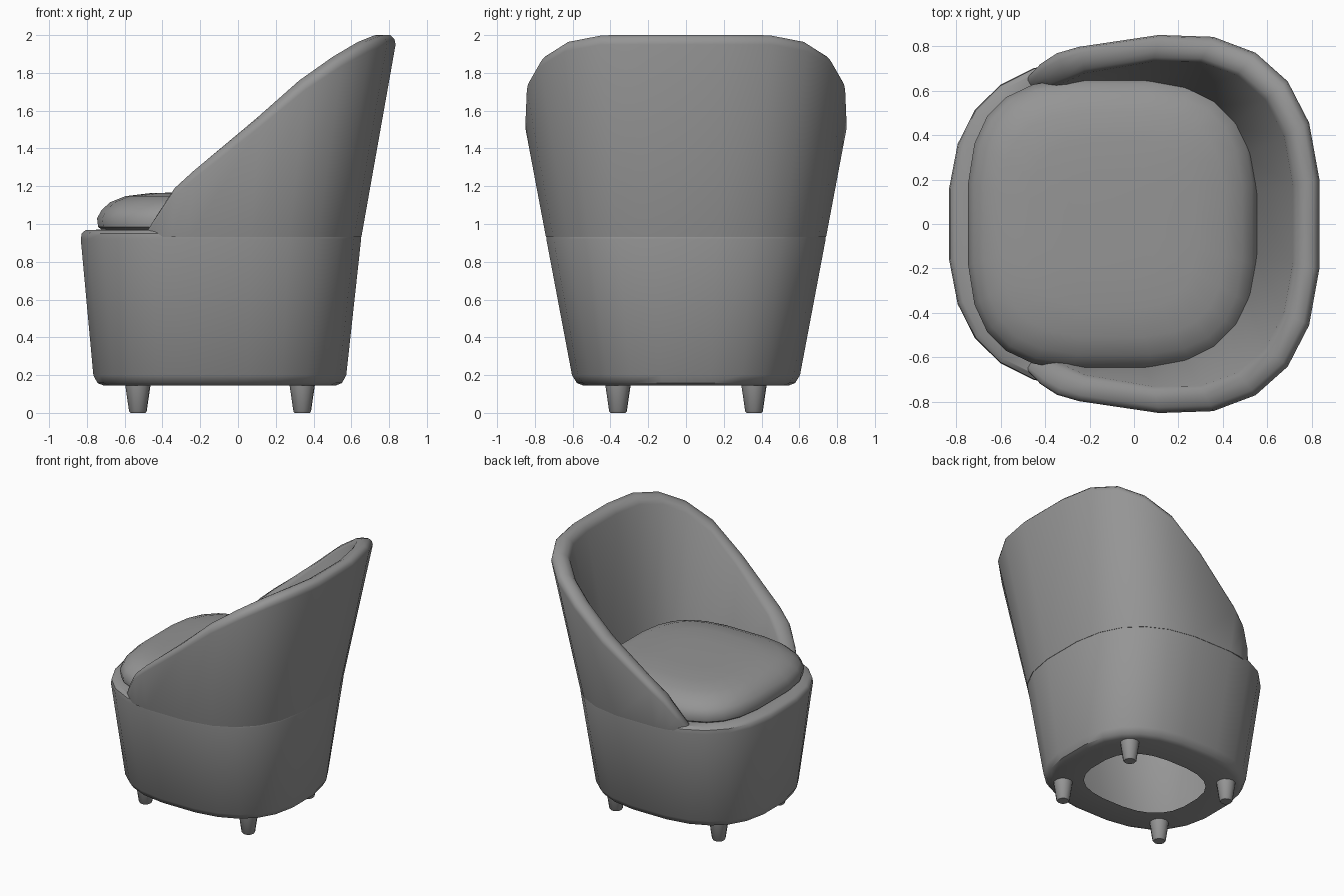
import bpy, bmesh
from math import cos, sin, radians, pi, copysign

if "Cube" in bpy.data.objects:
    bpy.data.objects.remove(bpy.data.objects["Cube"])

grey = bpy.data.materials.new("grey fabric")
grey.use_nodes = True
COLOUR = (0.3, 0.3, 0.3, 1)
grey.diffuse_color = COLOUR
grey.node_tree.nodes["Principled BSDF"].inputs["Base Color"].default_value = COLOUR


def squircle(t, cx, a, b, n):
    """Point on a rounded square at parameter t."""
    c, s = cos(t), sin(t)
    return (cx + a * copysign(abs(c) ** (2 / n), c),
            b * copysign(abs(s) ** (2 / n), s))


def body_point(t, z, inset=0.0):
    """Point on the flaring tub at height z, moved inward by inset."""
    h = z - 0.95
    back = 0.66 + (0.11 if h < 0 else 0.18) * h
    front = -0.84 - 0.093 * h
    b = 0.75 + 0.19 * h
    x, y = squircle(t, (back + front) / 2, (back - front) / 2 - inset, b - inset, 2.65)
    return (x, y, z)


def loft(name, rings, wrap_rows=False, cap_start=False, cap_end=False, angle=40):
    """Join closed rings of points into a skin."""
    bm = bmesh.new()
    rows = [[bm.verts.new(p) for p in ring] for ring in rings]
    for r0, r1 in zip(rows, rows[1:]):
        n = len(r0)
        for i in range(n):
            j = (i + 1) % n
            bm.faces.new((r0[i], r0[j], r1[j], r1[i]))
    if cap_start:
        bm.faces.new(rows[0][::-1])
    if cap_end:
        bm.faces.new(rows[-1])
    bmesh.ops.recalc_face_normals(bm, faces=bm.faces)
    mesh = bpy.data.meshes.new(name)
    bm.to_mesh(mesh)
    bm.free()
    mesh.materials.append(grey)
    obj = bpy.data.objects.new(name, mesh)
    bpy.context.collection.objects.link(obj)
    bpy.ops.object.select_all(action='DESELECT')
    obj.select_set(True)
    bpy.context.view_layer.objects.active = obj
    bpy.ops.object.shade_smooth_by_angle(angle=radians(angle))
    return obj


def interpolate(table, x):
    if x <= table[0][0]:
        return table[0][1]
    for (x0, y0), (x1, y1) in zip(table, table[1:]):
        if x <= x1:
            return y0 + (y1 - y0) * (x - x0) / (x1 - x0)
    return table[-1][1]


SIDES = 24
turns = [2 * pi * (k + 0.5) / SIDES for k in range(SIDES)]

# Seat base: open underside, rounded lower edge, flat top
base_profile = [(0.25, 0.145), (0.05, 0.145), (0.018, 0.158), (0.0, 0.2),
                (0.0, 0.92), (0.008, 0.95), (0.03, 0.968), (0.1, 0.97)]
loft("seat_base", [[body_point(t, z, i) for t in turns] for i, z in base_profile],
     cap_end=True)

# Seat cushion: domed rounded square
cushion_profile = [(0.03, 0.965), (0.006, 0.985), (0.0, 1.03), (0.025, 1.075),
                   (0.07, 1.115), (0.15, 1.147), (0.28, 1.163), (0.45, 1.168)]
loft("seat_cushion",
     [[(*squircle(t, -0.095, 0.655 - i, 0.66 - i, 3.2), z) for t in turns]
      for i, z in cushion_profile], cap_start=True, cap_end=True)

# Wraparound back: wall section swept round the tub, sloping down to the arms
rim_heights = [(-0.5, 0.97), (-0.36, 1.18), (-0.07, 1.43), (0.2, 1.62),
               (0.42, 1.81), (0.6, 1.91), (0.73, 1.98), (0.8, 2.0)]


def wall_section(t, thick, inset):
    top = 1.4
    for _ in range(12):
        top = interpolate(rim_heights, body_point(t, top)[0])
    r = min(0.05, (top - 0.93) / 2)
    outline = [(0.0, 0.93), (0.0, top - r), (0.1, top - 0.4 * r), (0.3, top),
               (0.65, top), (0.9, top - 0.4 * r), (1.0, top - r), (1.0, 0.93)]
    return [body_point(t, z, inset + f * thick) for f, z in outline]


half = [(7.5 + 15 * k, 0.12, 0.0) for k in range(7)]
half += [(104, 0.13, 0.0), (110, 0.11, 0.01), (117, 0.05, 0.035)]
stations = [(-a, w, i) for a, w, i in reversed(half)] + half
loft("wraparound_back", [wall_section(radians(a), w, i) for a, w, i in stations],
     cap_start=True, cap_end=True, angle=50)

# Tapered legs
for x, end in ((-0.53, "front"), (0.34, "back")):
    for y, side in ((-0.36, "near"), (0.36, "far")):
        rings = [[(x + r * cos(t), y + r * sin(t), z) for t in turns[::2]]
                 for r, z in ((0.04, 0.0), (0.047, 0.008), (0.068, 0.15))]
        loft(f"{end}_{side}_leg", rings, cap_start=True, cap_end=True)
